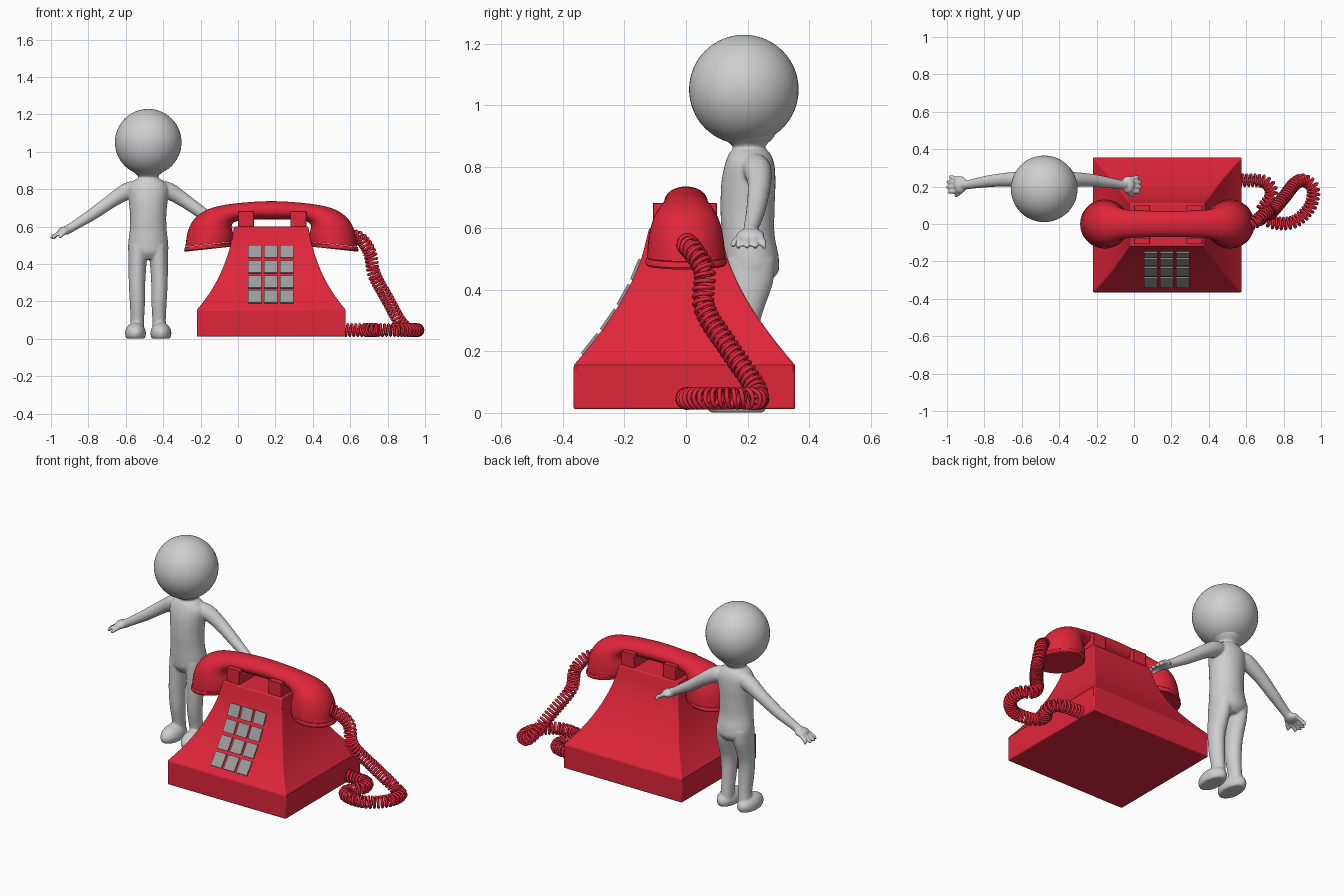
import bpy, bmesh, math
from mathutils import Vector as V

if "Cube" in bpy.data.objects:
    bpy.data.objects.remove(bpy.data.objects["Cube"])


def material(name, rgb):
    m = bpy.data.materials.new(name)
    m.diffuse_color = (*rgb, 1)
    m.use_nodes = True
    m.node_tree.nodes["Principled BSDF"].inputs["Base Color"].default_value = m.diffuse_color
    return m


RED = material("phone red", (0.74, 0.019, 0.043))
GREY = material("figure light grey", (0.62, 0.62, 0.62))
KEY = material("key grey", (0.33, 0.33, 0.33))


def spline(pts, n):
    """Catmull-Rom interpolation of equal-length tuples, n steps per span."""
    out = []
    for i in range(len(pts) - 1):
        p = [pts[max(i - 1, 0)], pts[i], pts[i + 1], pts[min(i + 2, len(pts) - 1)]]
        for k in range(n):
            t = k / n
            out.append(tuple(
                0.5 * (2 * b + (c - a) * t + (2 * a - 5 * b + 4 * c - d) * t * t
                       + (3 * b - a - 3 * c + d) * t ** 3) for a, b, c, d in zip(*p)))
    return out + [tuple(pts[-1])]


def ring(c, u, v, n=28):
    return [V(c) + V(u) * math.cos(2 * math.pi * i / n) + V(v) * math.sin(2 * math.pi * i / n)
            for i in range(n)]


def add_loft(bm, rings):
    rows = [[bm.verts.new(p) for p in r] for r in rings]
    n = len(rows[0])
    for a, b in zip(rows, rows[1:]):
        for i in range(n):
            bm.faces.new((a[i], a[(i + 1) % n], b[(i + 1) % n], b[i]))
    bm.faces.new(rows[0][::-1])
    bm.faces.new(rows[-1])


def finish(name, bm, mat, angle=35, bevel=0):
    bmesh.ops.recalc_face_normals(bm, faces=bm.faces[:])
    me = bpy.data.meshes.new(name)
    bm.to_mesh(me)
    bm.free()
    me.materials.append(mat)
    ob = bpy.data.objects.new(name, me)
    bpy.context.collection.objects.link(ob)
    bpy.ops.object.select_all(action='DESELECT')
    ob.select_set(True)
    bpy.context.view_layer.objects.active = ob
    if bevel:
        b = ob.modifiers.new("bevel", 'BEVEL')
        b.width, b.segments, b.limit_method = bevel, 2, 'ANGLE'
        b.angle_limit = math.radians(40)
    bpy.ops.object.shade_smooth_by_angle(angle=math.radians(angle))
    return ob


def loft(name, rings, mat, **kw):
    bm = bmesh.new()
    add_loft(bm, rings)
    return finish(name, bm, mat, **kw)


def box(name, lo, hi, mat, bevel=0.003):
    rect = [(lo[0], lo[1]), (hi[0], lo[1]), (hi[0], hi[1]), (lo[0], hi[1])]
    return loft(name, [[V((x, y, z)) for x, y in rect] for z in (lo[2], hi[2])], mat, bevel=bevel)


# phone body: box base and concave tapering upper part
CX, CY = 0.178, -0.005
profile = spline([(0.155, 0.398, 0.36), (0.2, 0.362, 0.322), (0.26, 0.32, 0.275),
                  (0.33, 0.281, 0.226), (0.41, 0.247, 0.18), (0.5, 0.218, 0.141),
                  (0.6, 0.198, 0.115)], 3)
body = [(0.012, 0.398, 0.36)] + profile
loft("phone_body", [[V((CX + sx * hx, CY + sy * hy, z)) for sx, sy in
                     ((-1, -1), (1, -1), (1, 1), (-1, 1))] for z, hx, hy in body],
     RED, angle=25, bevel=0.006)

# cradle posts that hold the handset
for x in (0.0, 0.28):
    for y in (-0.108, 0.066):
        box("cradle_post", (x, y, 0.58), (x + 0.085, y + 0.034, 0.683), RED)
    box("cradle_rest", (x, -0.08, 0.58), (x + 0.085, 0.07, 0.645), RED)


# keypad: plates lying on the sloped front
def front_y(z):
    for (z0, _, a), (z1, _, b) in zip(profile, profile[1:]):
        if z <= z1:
            break
    return CY - (a + (b - a) * (z - z0) / (z1 - z0))


for z in (0.222, 0.302, 0.383, 0.465):
    a, b = V((0, front_y(z - 0.033), z - 0.033)), V((0, front_y(z + 0.033), z + 0.033))
    nrm = V((1, 0, 0)).cross(b - a).normalized()
    for x in (0.09, 0.176, 0.261):
        sq = [a + V((x - 0.036, 0, 0)), a + V((x + 0.036, 0, 0)),
              b + V((x + 0.036, 0, 0)), b + V((x - 0.036, 0, 0))]
        loft("key", [[p + nrm * d for p in sq] for d in (-0.004, 0.008)], KEY)

# handset: outer and inner outline points (x, z) with half depth, mirrored about CX
half = [(-0.281, 0.492, -0.028, 0.520, 0.127), (-0.268, 0.575, -0.026, 0.556, 0.122),
        (-0.232, 0.642, -0.034, 0.598, 0.110), (-0.170, 0.688, -0.025, 0.620, 0.092),
        (-0.088, 0.713, 0.002, 0.630, 0.077), (0.035, 0.729, 0.062, 0.637, 0.071),
        (CX, 0.736, CX, 0.639, 0.070)]
full = half + [(2 * CX - a, b, 2 * CX - c, d, w) for a, b, c, d, w in half[-2::-1]]


def outline_rings(rows):
    return [ring(((a + c) / 2, 0, (b + d) / 2), ((a - c) / 2, 0, (b - d) / 2), (0, w, 0), 36)
            for a, b, c, d, w in rows]


loft("handset", outline_rings(spline(full, 5)), RED, angle=50)
cap = [(-0.282, 0.490, -0.027, 0.519, 0.128), (-0.286, 0.485, -0.024, 0.514, 0.131),
       (-0.288, 0.472, -0.029, 0.498, 0.131), (-0.284, 0.466, -0.034, 0.493, 0.127)]
for name, rows in (("ear_cap", cap),
                   ("mouth_cap", [(2 * CX - a, b, 2 * CX - c, d, w) for a, b, c, d, w in cap])):
    loft(name, outline_rings(rows), RED, angle=30)

# coiled cord: helix wound around a smooth path
path = [V(p) for p in spline([
    (0.62, 0.0, 0.55), (0.66, 0.02, 0.53), (0.705, 0.06, 0.46), (0.73, 0.06, 0.34),
    (0.80, 0.14, 0.21), (0.86, 0.215, 0.10), (0.91, 0.232, 0.05), (0.958, 0.19, 0.047),
    (0.94, 0.09, 0.047), (0.85, 0.01, 0.047), (0.73, 0.012, 0.047), (0.685, 0.07, 0.047),
    (0.735, 0.155, 0.047), (0.70, 0.225, 0.047), (0.56, 0.235, 0.047)], 40)]
dist = [0.0]
for a, b in zip(path, path[1:]):
    dist.append(dist[-1] + (b - a).length)
PITCH, STEPS, RAD = 0.0215, 16, 0.030
count = int(dist[-1] / PITCH * STEPS)
side, j, coil = V((0, 1, 0)), 0, []
for k in range(count):
    s = k * PITCH / STEPS
    while dist[j + 1] < s:
        j += 1
    tan = (path[j + 1] - path[j]).normalized()
    c = path[j] + tan * (s - dist[j])
    side = (side - tan * side.dot(tan)).normalized()
    t = 2 * math.pi * k / STEPS
    coil.append(c + RAD * (side * math.cos(t) + tan.cross(side) * math.sin(t)))
cu = bpy.data.curves.new("coiled_cord", 'CURVE')
cu.dimensions, cu.bevel_depth, cu.bevel_resolution = '3D', 0.0072, 2
sp = cu.splines.new('POLY')
sp.points.add(len(coil) - 1)
for q, p in zip(sp.points, coil):
    q.co = (*p, 1)
cu.materials.append(RED)
cord = bpy.data.objects.new("coiled_cord", cu)
bpy.context.collection.objects.link(cord)
bpy.ops.object.select_all(action='DESELECT')
cord.select_set(True)
bpy.context.view_layer.objects.active = cord
bpy.ops.object.convert(target='MESH')
bpy.ops.object.shade_smooth()

# figure: overlapping lofts fused into one smooth skin
FX = -0.48
fig = bmesh.new()


def ball(c, r, n=24):
    rows = []
    for i in range(1, n):
        t = math.pi * i / n
        rows.append(ring((c[0], c[1], c[2] - r[2] * math.cos(t)),
                         (r[0] * math.sin(t), 0, 0), (0, r[1] * math.sin(t), 0)))
    add_loft(fig, [[V((p.x, p.y, max(p.z, 0.001))) for p in r] for r in rows])


def upright(rows, x=0.0):
    """Rows of (x, y, z, rx, ry) as level rings."""
    add_loft(fig, [ring((x + a, b, c), (rx, 0, 0), (0, ry, 0))
                   for a, b, c, rx, ry in spline(rows, 5)])


def limb(rows, n=16):
    """Rows of (x, y, z, r) as rings across the path."""
    pts = spline(rows, 5)
    out = []
    for i, p in enumerate(pts):
        t = (V(pts[min(i + 1, len(pts) - 1)][:3]) - V(pts[max(i - 1, 0)][:3])).normalized()
        u = t.cross(V((0, 1, 0))).normalized()
        out.append(ring(p[:3], u * p[3], t.cross(u) * p[3], n))
    add_loft(fig, out)


# torso and neck
upright([(0, 0.21, 0.425, 0.07, 0.06), (0, 0.213, 0.46, 0.104, 0.088), (0, 0.21, 0.51, 0.107, 0.091),
         (0, 0.202, 0.58, 0.099, 0.086), (0, 0.2, 0.66, 0.097, 0.088), (0, 0.203, 0.75, 0.105, 0.088),
         (0, 0.207, 0.81, 0.108, 0.080), (0, 0.207, 0.845, 0.08, 0.066),
         (0, 0.205, 0.865, 0.052, 0.052), (0, 0.2, 0.90, 0.085, 0.088), (0, 0.195, 0.94, 0.10, 0.10)], FX)
for s in (-1, 1):
    # leg and foot
    upright([(s * 0.054, 0.212, 0.50, 0.050, 0.078), (s * 0.057, 0.207, 0.42, 0.049, 0.075),
             (s * 0.060, 0.188, 0.30, 0.044, 0.054), (s * 0.058, 0.188, 0.2, 0.041, 0.048),
             (s * 0.058, 0.2, 0.1, 0.036, 0.042), (s * 0.06, 0.205, 0.04, 0.038, 0.045)], FX)
    ball((FX + s * 0.068, 0.165, 0.03), (0.056, 0.1, 0.058))
    # arm
    limb([(FX + s * 0.05, 0.215, 0.80, 0.045), (FX + s * 0.11, 0.232, 0.79, 0.046),
          (FX + s * 0.19, 0.238, 0.742, 0.038), (FX + s * 0.30, 0.228, 0.665, 0.032),
          (FX + s * 0.40, 0.212, 0.602, 0.025), (FX + s * 0.43, 0.21, 0.585, 0.026)])
    # palm, fingers and thumb
    ball((FX + s * 0.447, 0.21, 0.578), (0.036, 0.046, 0.022), 14)
    for y0, y1, reach in ((0.243, 0.254, 0.502), (0.221, 0.226, 0.514),
                          (0.199, 0.198, 0.516), (0.178, 0.170, 0.508)):
        limb([(FX + s * 0.455, y0, 0.575, 0.011), (FX + s * 0.49, (y0 + y1) / 2, 0.558, 0.0115),
              (FX + s * reach, y1, 0.541, 0.010), (FX + s * (reach + 0.004), y1, 0.536, 0.005)], 10)
    limb([(FX + s * 0.435, 0.19, 0.578, 0.014), (FX + s * 0.455, 0.165, 0.562, 0.012),
          (FX + s * 0.472, 0.152, 0.545, 0.010), (FX + s * 0.476, 0.149, 0.54, 0.005)], 10)

skin = finish("figure_body", fig, GREY, angle=180)
rm = skin.modifiers.new("fuse", 'REMESH')
rm.mode, rm.voxel_size, rm.use_smooth_shade = 'VOXEL', 0.006, True
sm = skin.modifiers.new("soften", 'SMOOTH')
sm.factor, sm.iterations = 0.5, 5

# head
bpy.ops.mesh.primitive_uv_sphere_add(segments=48, ring_count=32, radius=0.178,
                                     location=(FX, 0.188, 1.051))
head = bpy.context.object
head.name = "figure_head"
head.data.materials.append(GREY)
bpy.ops.object.shade_smooth()
